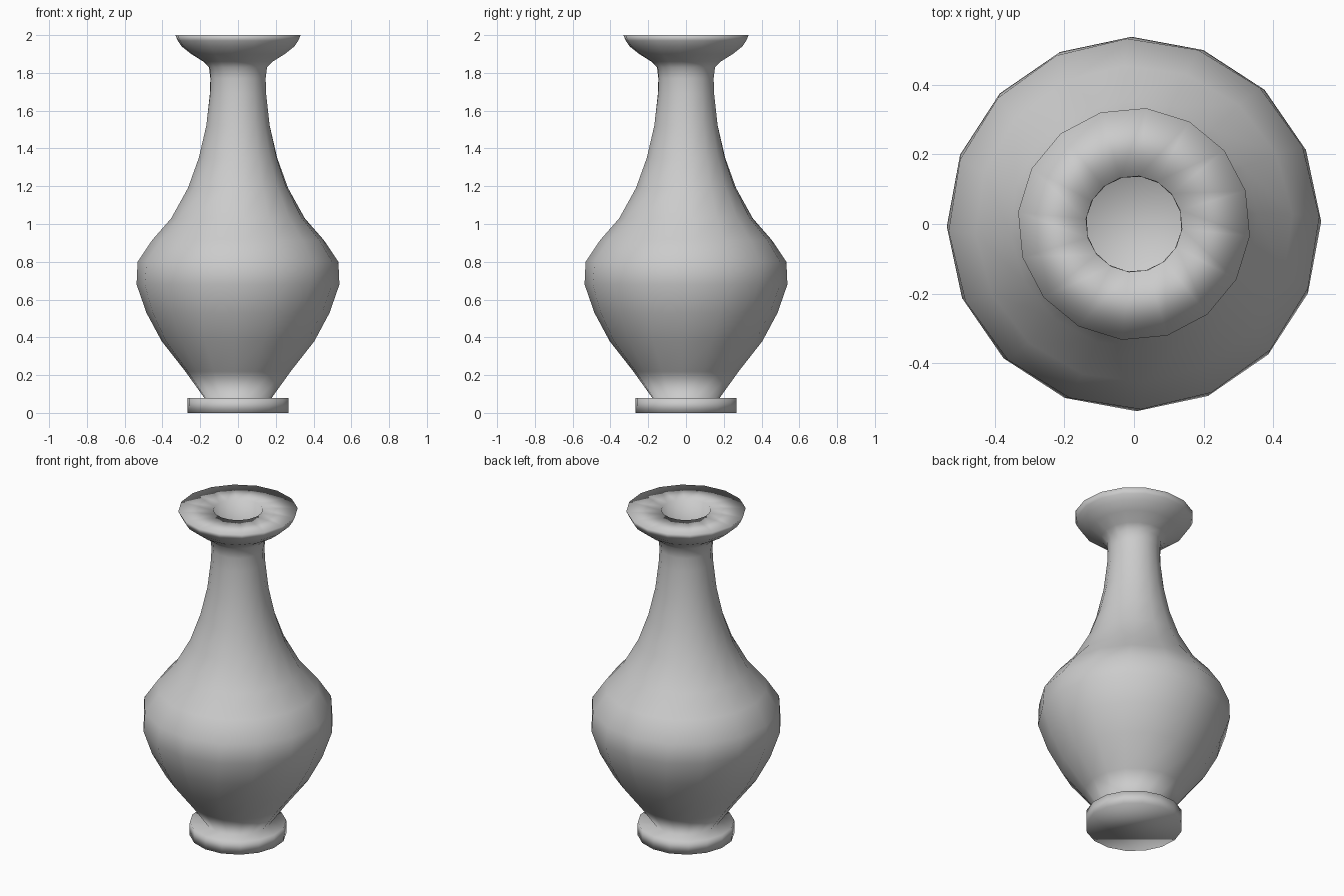
import bpy, bmesh, math

if "Cube" in bpy.data.objects:
    bpy.data.objects.remove(bpy.data.objects["Cube"])

SIDES = 16


def lathe(name, profile, twist):
    """Spin a (radius, height) profile round z, turning each ring a little with height."""
    bm = bmesh.new()
    rings = []
    for r, z in profile:
        phase = math.radians(1 + twist * (z - 0.7))
        rings.append([bm.verts.new((r * math.cos(phase + math.tau * i / SIDES),
                                    r * math.sin(phase + math.tau * i / SIDES), z))
                      for i in range(SIDES)])
    for a, b in zip(rings, rings[1:]):
        for i in range(SIDES):
            j = (i + 1) % SIDES
            bm.faces.new((a[i], a[j], b[j], b[i]))
    # close both ends of the profile
    bm.faces.new(rings[0][::-1])
    bm.faces.new(rings[-1])
    bmesh.ops.recalc_face_normals(bm, faces=bm.faces)
    for f in bm.faces:
        f.smooth = True
    mesh = bpy.data.meshes.new(name)
    bm.to_mesh(mesh)
    bm.free()
    obj = bpy.data.objects.new(name, mesh)
    bpy.context.collection.objects.link(obj)
    return obj


# foot, belly, neck and flared lip
outer = [(0.27, 0), (0.27, 0.08), (0.18, 0.08), (0.28, 0.22), (0.405, 0.38),
         (0.485, 0.53), (0.537, 0.68), (0.532, 0.80), (0.455, 0.915),
         (0.355, 1.03), (0.267, 1.19), (0.21, 1.35), (0.171, 1.52),
         (0.151, 1.69), (0.148, 1.77), (0.155, 1.83), (0.185, 1.86),
         (0.25, 1.90), (0.30, 1.94), (0.32, 1.97), (0.334, 2.0)]
# flat top, mouth and hollow inside
inner = [(0.138, 2.0), (0.137, 1.77), (0.155, 1.52), (0.195, 1.35),
         (0.25, 1.19), (0.335, 1.03), (0.435, 0.915), (0.51, 0.79),
         (0.515, 0.69), (0.465, 0.54), (0.385, 0.39), (0.26, 0.23), (0.16, 0.1)]

lathe("vase", outer + inner, 12)
